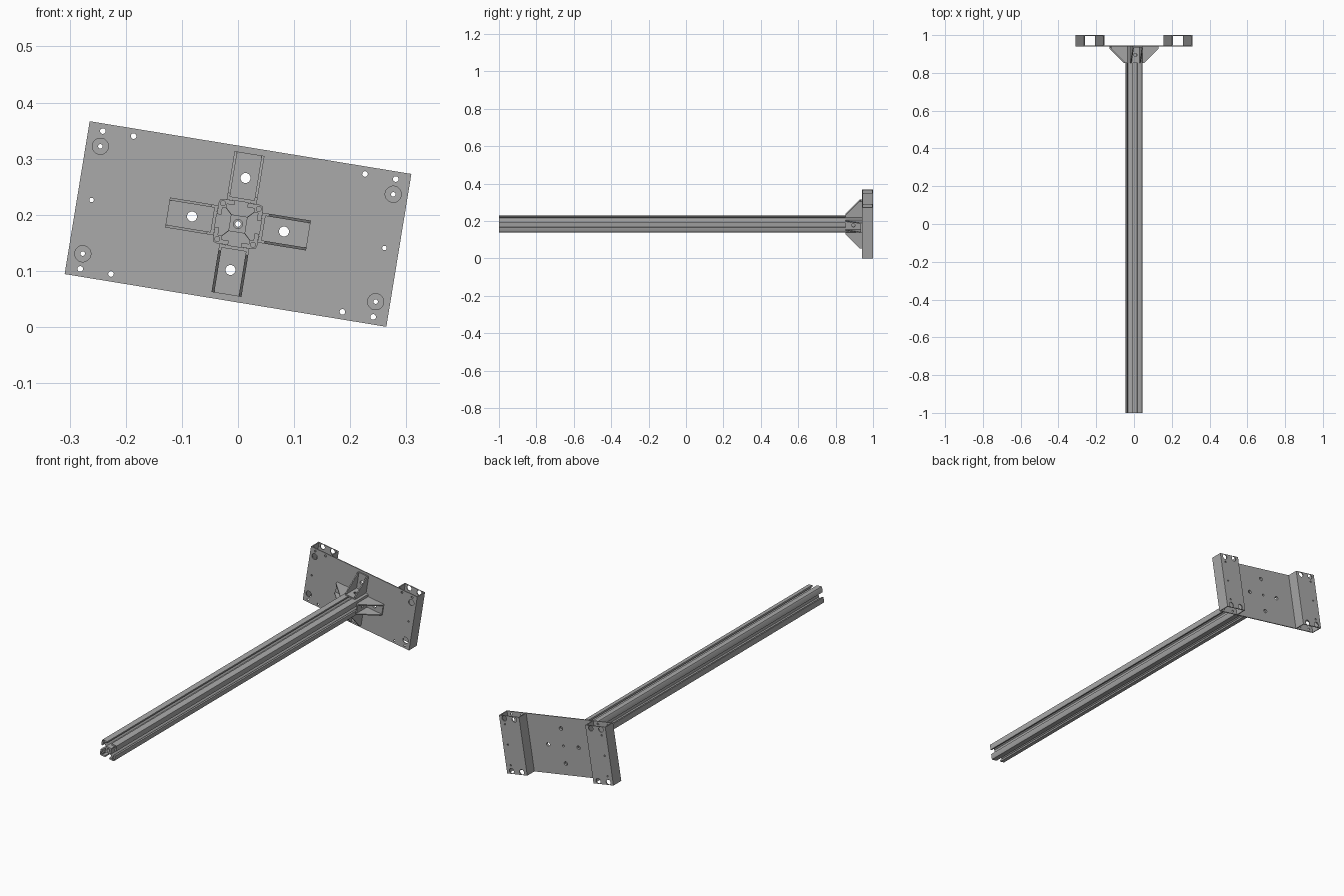
import bpy, bmesh
from math import cos, sin, pi, radians
from mathutils import Matrix

if "Cube" in bpy.data.objects:
    bpy.data.objects.remove(bpy.data.objects["Cube"])

GREY = (0.4, 0.4, 0.4, 1)
metal = bpy.data.materials.new("plain grey metal")
metal.diffuse_color = GREY
metal.use_nodes = True
metal.node_tree.nodes["Principled BSDF"].inputs["Base Color"].default_value = GREY


def rect(x0, x1, y0, y1):
    return [(x0, y0), (x1, y0), (x1, y1), (x0, y1)]


def circle(x, y, r, n=20):
    return [(x + r * cos(2 * pi * i / n), y + r * sin(2 * pi * i / n)) for i in range(n)]


def slab(name, loops, z0, z1, matrix):
    """Extrude an outline with holes (inner loops) from z0 to z1."""
    curve = bpy.data.curves.new(name, 'CURVE')
    curve.dimensions = '2D'
    curve.fill_mode = 'BOTH'
    curve.extrude = (z1 - z0) / 2
    for loop in loops:
        spline = curve.splines.new('POLY')
        spline.points.add(len(loop) - 1)
        for point, (x, y) in zip(spline.points, loop):
            point.co = (x, y, 0, 1)
        spline.use_cyclic_u = True
    temp = bpy.data.objects.new(name, curve)
    bpy.context.scene.collection.objects.link(temp)
    bpy.context.view_layer.update()
    mesh = bpy.data.meshes.new_from_object(
        temp.evaluated_get(bpy.context.evaluated_depsgraph_get()))
    bpy.data.objects.remove(temp)
    bpy.data.curves.remove(curve)
    bm = bmesh.new()
    bm.from_mesh(mesh)
    bmesh.ops.remove_doubles(bm, verts=bm.verts, dist=1e-5)
    bmesh.ops.recalc_face_normals(bm, faces=bm.faces)
    bm.transform(matrix @ Matrix.Translation((0, 0, (z0 + z1) / 2)))
    bm.to_mesh(mesh)
    bm.free()
    mesh.materials.clear()
    mesh.materials.append(metal)
    mesh.name = name
    obj = bpy.data.objects.new(name, mesh)
    bpy.context.scene.collection.objects.link(obj)
    bpy.ops.object.select_all(action='DESELECT')
    obj.select_set(True)
    bpy.context.view_layer.objects.active = obj
    bpy.ops.object.shade_smooth_by_angle(angle=radians(30))
    return obj


# Tilted frame on the plate's front face: x right, y up, z towards the front
frame = (Matrix.Translation((0, 0.94, 0.1835)) @ Matrix.Rotation(pi / 2, 4, 'X')
         @ Matrix.Rotation(radians(-9.3), 4, 'Z'))
W, H, WALL = 0.2905, 0.138, 0.005
INNER, DEPTH = 0.181, 0.06
SIDES = (-1, 1)

# Mounting plate with large access holes and small screw holes
holes = [circle(0, 0, 0.005)]
for k in range(4):
    holes.append(circle(0.083 * cos(k * pi / 2), 0.083 * sin(k * pi / 2), 0.009))
for sx in SIDES:
    holes.append(circle(sx * 0.2645, 0, 0.004))
    for sy in SIDES:
        holes += [circle(sx * 0.2645, sy * 0.097, 0.0145),
                  circle(sx * 0.2645, sy * 0.1245, 0.005),
                  circle(sx * 0.209, sy * 0.1245, 0.005)]
slab("mounting_plate", [rect(-W, W, -H, H)] + holes, -WALL, 0, frame)

# Hollow channels, open at both ends, folded behind each end of the plate
for sx, side in zip(SIDES, ("right", "left")):
    holes = [circle(sx * 0.2645, 0, 0.004)]
    for sy in SIDES:
        holes += [circle(sx * 0.2645, sy * 0.097, 0.004),
                  circle(sx * 0.2645, sy * 0.1245, 0.0125),
                  circle(sx * 0.209, sy * 0.1245, 0.0125)]
    x0, x1 = sorted((sx * INNER, sx * W))
    slab(side + "_channel_back", [rect(x0, x1, -H, H)] + holes, -DEPTH, WALL - DEPTH, frame)
    for name, a in (("first", x0), ("second", x1 - WALL)):
        slab(f"{side}_channel_{name}_wall", [rect(a, a + WALL, -H, H)],
             WALL - DEPTH, -WALL, frame)

# Slotted bar: one side of the section, repeated by quarter turns
half = [(0.038, 0.038), (0.034, 0.04), (0.0115, 0.04), (0.0115, 0.032),
        (0.025, 0.032), (0.025, 0.026), (0.014, 0.015)]
side_points = half + [(-x, y) for x, y in reversed(half[1:])]
section = []
for k in range(4):
    c, s = round(cos(k * pi / 2)), round(sin(k * pi / 2))
    section += [(x * c - y * s, x * s + y * c) for x, y in side_points]
bores = [circle(0, 0, 0.008)]
bores += [circle(sx * 0.0325, sy * 0.0325, 0.0045, 12) for sx in SIDES for sy in SIDES]
slab("slotted_bar", [section] + bores, 0, 1.94, frame)

# Four angle brackets joining the bar to the plate
LEG, HALF, THICK, START = 0.087, 0.027, 0.006, 0.0402
for k, place in enumerate(("left", "top", "right", "bottom")):
    turn = frame @ Matrix.Rotation(k * pi / 2, 4, 'Z')
    slab(place + "_bracket_foot",
         [rect(START, START + LEG, -HALF, HALF), circle(0.083, 0, 0.009)], 0, THICK, turn)
    slab(place + "_bracket_bar_leg",
         [rect(THICK, LEG, -HALF, HALF), circle(0.045, 0, 0.009)], -THICK, 0,
         turn @ Matrix.Translation((START, 0, 0)) @ Matrix.Rotation(-pi / 2, 4, 'Y'))
    gusset = [(THICK, THICK), (LEG, THICK), (LEG, 0.012), (0.012, LEG), (THICK, LEG)]
    for sy, name in zip(SIDES, ("first", "second")):
        z0, z1 = sorted((sy * HALF, sy * (HALF - 0.005)))
        slab(f"{place}_bracket_{name}_gusset", [gusset], z0, z1,
             turn @ Matrix.Translation((START, 0, 0)) @ Matrix.Rotation(pi / 2, 4, 'X'))
